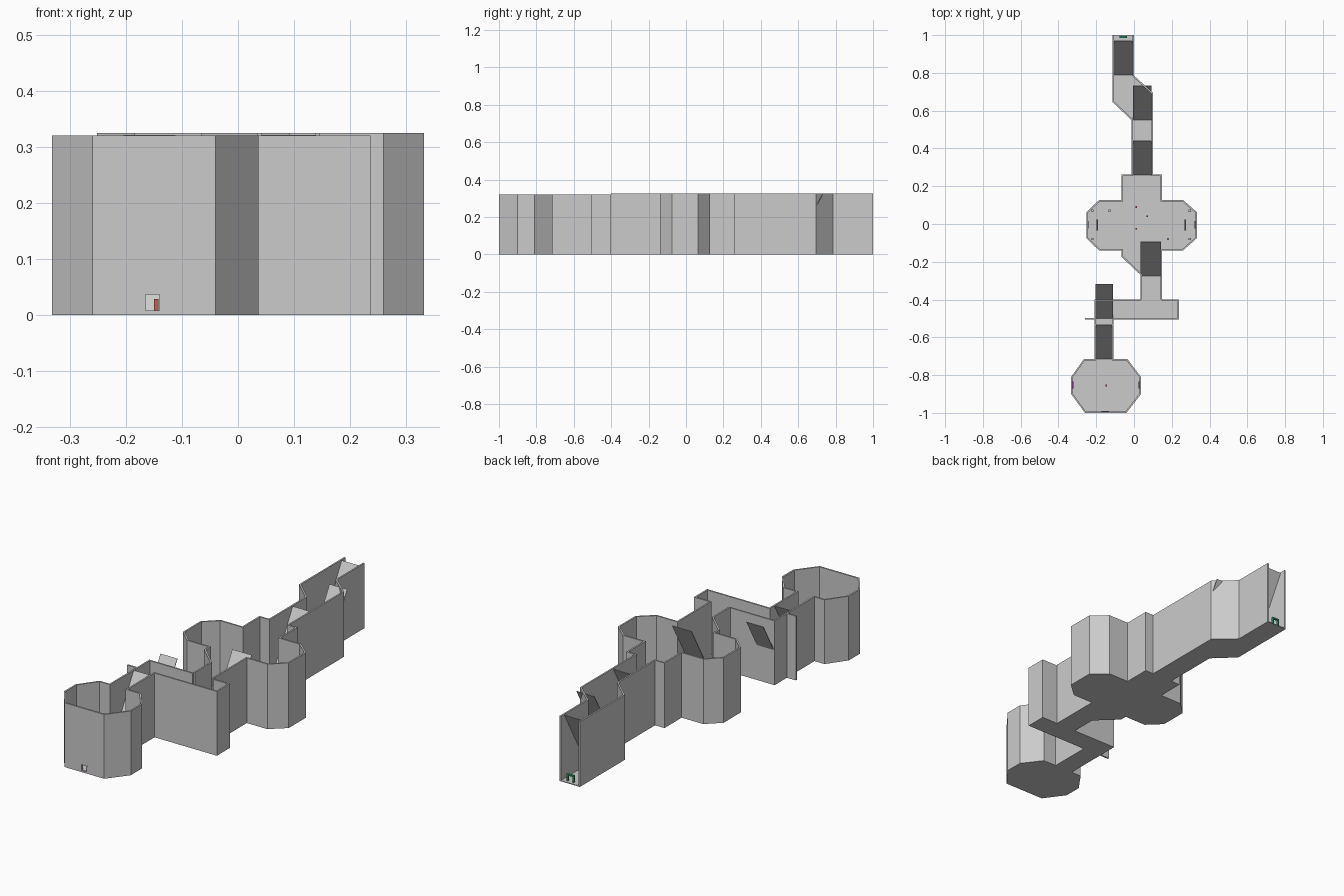
import bpy, bmesh

if "Cube" in bpy.data.objects:
    bpy.data.objects.remove(bpy.data.objects["Cube"])

def material(name, rgb):
    m = bpy.data.materials.new(name)
    m.diffuse_color = (*rgb, 1)
    m.use_nodes = True
    m.node_tree.nodes["Principled BSDF"].inputs["Base Color"].default_value = m.diffuse_color
    return m

PURPLE = material("purple", (0.35, 0.03, 0.42))
GREEN = material("green", (0.03, 0.35, 0.12))
RED = material("red", (0.5, 0.12, 0.08))
DARK = material("dark", (0.12, 0.12, 0.14))

def mesh_object(name, verts, faces, mat=None, thickness=0):
    me = bpy.data.meshes.new(name)
    me.from_pydata(verts, [], faces)
    ob = bpy.data.objects.new(name, me)
    bpy.context.collection.objects.link(ob)
    if mat:
        me.materials.append(mat)
    if thickness:
        s = ob.modifiers.new("thickness", 'SOLIDIFY')
        s.thickness = thickness
        s.offset = -1
        s.use_even_offset = True
    return ob

def wall(name, pts, top, thickness=0.008):
    # Standing strip along a path, thickened towards the interior
    n = len(pts)
    verts = [(x, y, 0) for x, y in pts] + [(x, y, top) for x, y in pts]
    faces = [(i, i + 1, n + i + 1, n + i) for i in range(n - 1)]
    return mesh_object(name, verts, faces, None, thickness)

def box(name, x0, x1, y0, y1, z0, z1, mat=None):
    bm = bmesh.new()
    bmesh.ops.create_cube(bm, size=1)
    for v in bm.verts:
        v.co = ((x0, x1)[v.co.x > 0], (y0, y1)[v.co.y > 0], (z0, z1)[v.co.z > 0])
    me = bpy.data.meshes.new(name)
    bm.to_mesh(me)
    bm.free()
    ob = bpy.data.objects.new(name, me)
    bpy.context.collection.objects.link(ob)
    if mat:
        me.materials.append(mat)
    return ob

# Outline of the whole layout, counter-clockwise, in three runs
west = [(-.113, 1), (-.113, .645), (-.013, .55), (-.013, .263), (-.065, .263),
        (-.065, .127), (-.185, .127), (-.252, .063), (-.252, -.075), (-.185, -.14),
        (-.065, -.14), (-.065, -.175), (.035, -.27), (.035, -.4)]
front = [(.035, -.4), (-.21, -.4), (-.21, -.715), (-.265, -.715), (-.333, -.81),
         (-.333, -.9), (-.26, -1), (-.04, -1), (.037, -.9), (.037, -.81),
         (-.035, -.715), (-.108, -.715), (-.108, -.505), (.237, -.505),
         (.237, -.4), (.147, -.4)]
east = [(.147, -.4), (.147, -.14), (.26, -.14), (.333, -.075), (.333, .063),
        (.26, .127), (.147, .127), (.147, .263), (.1, .263), (.1, .695), (0, .785), (0, 1)]

wall("west_wall", west, .325)
wall("east_wall", east, .325)
front_wall = wall("front_wall", front, .321)
box("wall_overshoot", -.26, -.21, -.505, -.497, 0, .321)

# Floor slab
loop = west + front[1:] + east[1:]
mesh_object("floor", [(x, y, .004) for x, y in loop], [tuple(range(len(loop)))], None, .004)

# Leaning door panels, one per passage
for x0, x1, y0 in [(-.205, -.112, -.715), (-.205, -.112, -.5), (.035, .142, -.275),
                   (-.005, .097, .26), (-.005, .093, .55), (-.108, -.005, .79)]:
    y1 = y0 + .18
    mesh_object("door_panel", [(x0, y0, .004), (x1, y0, .004), (x1, y1, .322), (x0, y1, .322)],
                [(0, 1, 2, 3)], None, .003)

# Entrance opening through the front wall
cutter = box("entrance_cutter", -.165, -.14, -1.02, -.98, .008, .036)
cutter.hide_render = True
cutter.hide_viewport = True
b = front_wall.modifiers.new("entrance", 'BOOLEAN')
b.operation = 'DIFFERENCE'
b.object = cutter

# Door frames: two posts and a lintel
def frame(name, cx, y0, y1, mat):
    for s in (-1, 1):
        a, c = sorted((cx + s * .013, cx + s * .02))
        box(name + "_post", a, c, y0, y1, .009, .036, mat)
    box(name + "_lintel", cx - .02, cx + .02, y0, y1, .036, .043, mat)

frame("entrance_frame", -.1525, -1, -.99, PURPLE)
frame("exit_frame", -.056, .985, .995, GREEN)

# Diamond plinths
for x, y in [(-.21, -.85), (-.083, -.85), (.037, .08), (-.11, -.02), (.225, -.02), (.037, -.11)]:
    r = .021
    pts = [(x - r, y), (x, y - r), (x + r, y), (x, y + r)]
    mesh_object("plinth", [(*p, .008) for p in pts], [(0, 1, 2, 3)], None, .006)

# Small red figures and low dark furniture along the hall sides
for x, y in [(-.146, -.855), (.012, .09), (.07, .04), (.012, -.025)]:
    box("red_marker", x - .004, x + .004, y - .004, y + .004, .004, .028, RED)
for x in (-.195, .272):
    box("bench", x - .004, x + .004, -.035, .025, .004, .02, DARK)
for x in (-.243, .324):
    box("wall_plate", x - .003, x + .003, -.025, .015, .004, .035, DARK)
for x, y in [(-.22, .07), (-.13, .07), (-.22, -.08), (.18, -.08), (.295, -.08), (.295, .07)]:
    box("crate", x - .006, x + .006, y - .006, y + .006, .004, .016)
for x, mat in [(-.323, PURPLE), (.026, DARK)]:
    box("side_plate", x - .003, x + .003, -.87, -.835, .008, .04, mat)
